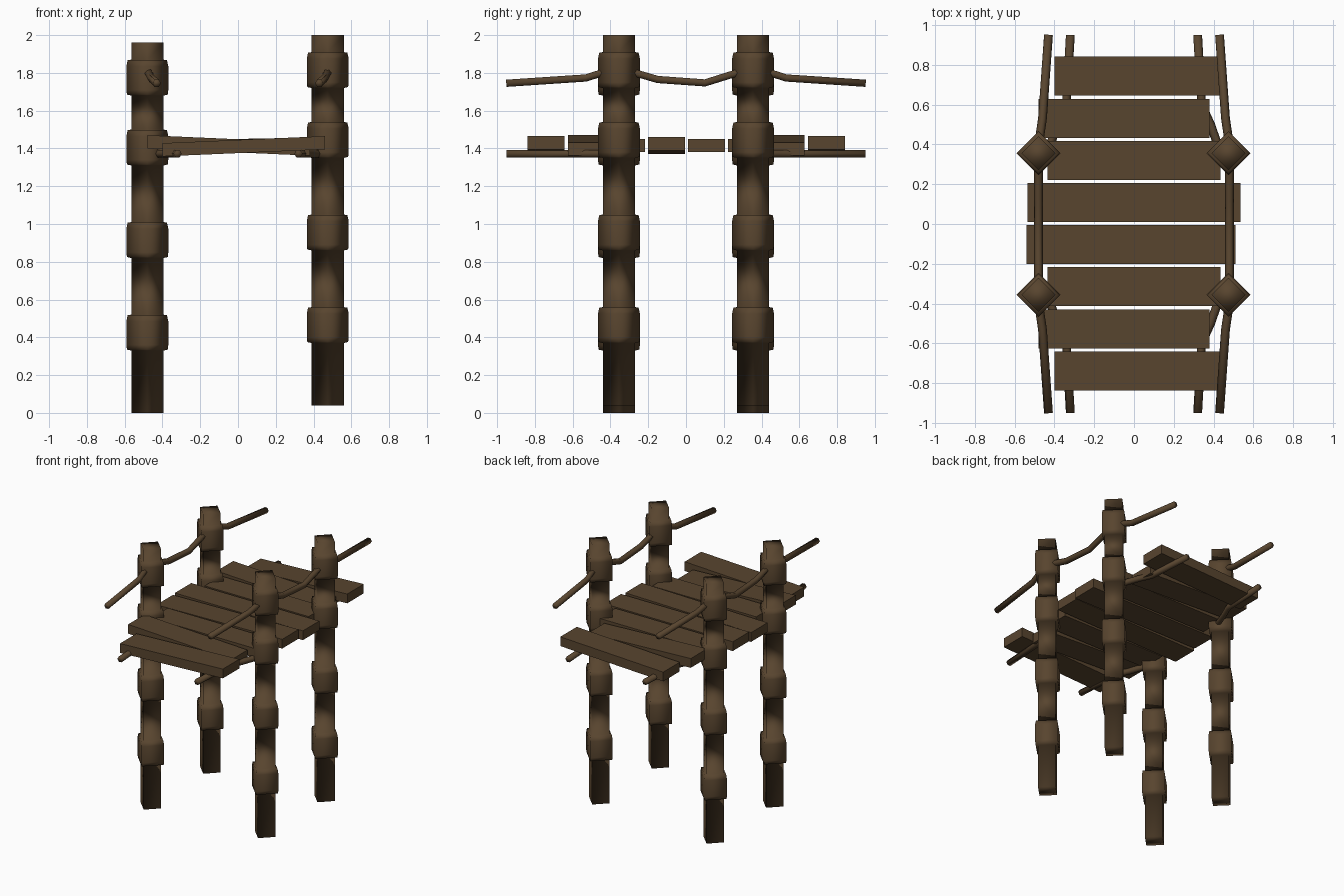
import bpy, bmesh, math
from mathutils import Vector

if "Cube" in bpy.data.objects:
    bpy.data.objects.remove(bpy.data.objects["Cube"])

wood = bpy.data.materials.new("dark brown wood")
wood.diffuse_color = (0.098, 0.059, 0.028, 1)
wood.use_nodes = True
wood.node_tree.nodes["Principled BSDF"].inputs["Base Color"].default_value = wood.diffuse_color


def finish(name, bm, smooth):
    bmesh.ops.recalc_face_normals(bm, faces=bm.faces[:])
    me = bpy.data.meshes.new(name)
    bm.to_mesh(me)
    bm.free()
    me.materials.append(wood)
    for p in me.polygons:
        p.use_smooth = smooth
    ob = bpy.data.objects.new(name, me)
    bpy.context.collection.objects.link(ob)
    return ob


def loft(name, rings, smooth=True):
    """Skin a list of closed rings and cap both ends."""
    bm = bmesh.new()
    vs = [[bm.verts.new(p) for p in r] for r in rings]
    n = len(rings[0])
    for a, b in zip(vs, vs[1:]):
        for i in range(n):
            j = (i + 1) % n
            bm.faces.new((a[i], a[j], b[j], b[i]))
    bm.faces.new(vs[0])
    bm.faces.new(vs[-1])
    return finish(name, bm, smooth)


# square posts, turned 45 degrees, with four swollen bands each
def post(name, x, y, z0):
    prof = [(0.085, 0)]
    for b in (0.33, 0.82, 1.31, 1.68):
        prof += [(0.085, b), (0.108, b + 0.005), (0.111, b + 0.03),
                 (0.111, b + 0.155), (0.104, b + 0.187), (0.085, b + 0.19)]
    prof.append((0.085, 1.96))
    rings = [[(x + r * math.cos(i * math.pi / 2), y + r * math.sin(i * math.pi / 2), z0 + z)
              for i in range(4)] for r, z in prof]
    loft(name, rings)


for side, x, z0 in (("left", -0.48, 0), ("right", 0.475, 0.04)):
    post("front_" + side + "_post", x, -0.355, z0)
    post("back_" + side + "_post", x, 0.355, z0)


# deck planks: y centre, left x, right x, left z, right z
def plank(i, y, x0, x1, z0, z1):
    h, w = 0.035, 0.098
    rings = [[(x, y + a * w, z + b * h) for a, b in ((-1, -1), (1, -1), (1, 1), (-1, 1))]
             for x, z in ((x0, z0), (x1, z1))]
    loft("deck_plank_%d" % i, rings, False)


planks = [(-0.74, -0.40, 0.46, 1.393, 1.43), (-0.527, -0.48, 0.38, 1.435, 1.397),
          (-0.315, -0.435, 0.435, 1.415, 1.415), (-0.103, -0.54, 0.51, 1.405, 1.425),
          (0.108, -0.535, 0.535, 1.415, 1.415), (0.32, -0.435, 0.435, 1.415, 1.415),
          (0.53, -0.48, 0.38, 1.435, 1.397), (0.745, -0.40, 0.46, 1.393, 1.43)]
for i, p in enumerate(planks):
    plank(i + 1, *p)


# ropes: six-sided tubes along a bent path
def rope(name, pts, r=0.022):
    pts = [Vector(p) for p in pts]
    rings = []
    for i, p in enumerate(pts):
        t = (pts[min(i + 1, len(pts) - 1)] - pts[max(i - 1, 0)]).normalized()
        u = t.cross(Vector((0, 0, 1))).normalized()
        v = u.cross(t)
        rings.append([p + r * (math.cos(k * math.pi / 3) * u + math.sin(k * math.pi / 3) * v)
                      for k in range(6)])
    loft(name, rings)


handrail = [(0.43, -0.95, 1.745), (0.46, -0.53, 1.773), (0.475, -0.43, 1.805),
            (0.48, -0.27, 1.80), (0.48, -0.15, 1.765), (0.48, 0.10, 1.747),
            (0.48, 0.27, 1.80), (0.475, 0.43, 1.805), (0.46, 0.53, 1.773),
            (0.43, 0.95, 1.745)]
support = [(0.46, 0.34, 1.372), (0.42, 0.40, 1.372), (0.385, 0.50, 1.372),
           (0.34, 0.60, 1.372), (0.32, 0.95, 1.372)]
for side, s in (("left", -1), ("right", 1)):
    rope(side + "_handrail_rope", [(s * x, y, z) for x, y, z in handrail])
    for end, e in (("front", -1), ("back", 1)):
        rope("%s_%s_deck_rope" % (end, side), [(s * x, e * y, z) for x, y, z in support])
